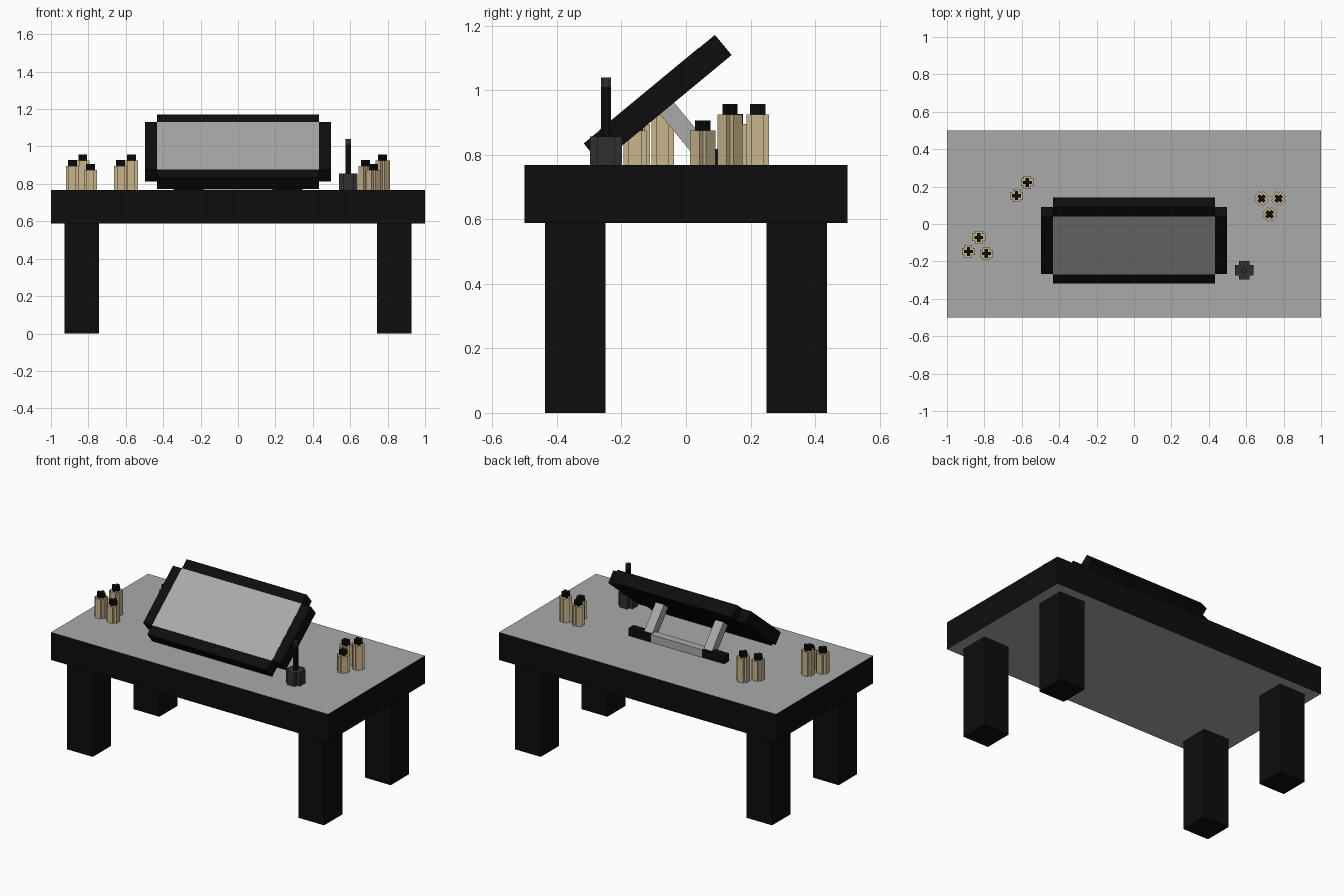
import bpy, bmesh
from math import radians
from mathutils import Matrix

if "Cube" in bpy.data.objects:
    bpy.data.objects.remove(bpy.data.objects["Cube"])


def material(name, rgb):
    m = bpy.data.materials.new(name)
    m.diffuse_color = (*rgb, 1)
    m.use_nodes = True
    m.node_tree.nodes["Principled BSDF"].inputs["Base Color"].default_value = m.diffuse_color
    return m


BLACK = material("black", (0.004, 0.004, 0.004))
DARK = material("dark_grey", (0.03, 0.03, 0.03))
TAN = material("tan", (0.58, 0.46, 0.26))
GREY = material("grey", (0.4, 0.4, 0.4))


def prism(name, outline, z0, z1, mat, loc=(0, 0, 0), rot=(0, 0, 0)):
    """Extrude a flat outline from z0 to z1."""
    bm = bmesh.new()
    base = bm.faces.new([bm.verts.new((x, y, z0)) for x, y in outline])
    ext = bmesh.ops.extrude_face_region(bm, geom=[base], use_keep_orig=True)
    bmesh.ops.translate(bm, vec=(0, 0, z1 - z0),
                        verts=[v for v in ext["geom"] if isinstance(v, bmesh.types.BMVert)])
    bmesh.ops.recalc_face_normals(bm, faces=bm.faces)
    me = bpy.data.meshes.new(name)
    bm.to_mesh(me)
    bm.free()
    me.materials.append(mat)
    ob = bpy.data.objects.new(name, me)
    ob.location, ob.rotation_euler = loc, rot
    bpy.context.collection.objects.link(ob)
    return ob


def rect(a, b):
    return [(-a, -b), (a, -b), (a, b), (-a, b)]


def cross(a, b, c, d):
    """Rectangle a x b (half sizes) with the corners notched back to c, d."""
    return [(-c, -b), (c, -b), (c, -d), (a, -d), (a, d), (c, d),
            (c, b), (-c, b), (-c, d), (-a, d), (-a, -d), (-c, -d)]


TOP = 0.768

# Table slab: black edge, grey top and underside
slab = prism("table_top", rect(1, 0.5), 0.588, TOP, BLACK)
slab.data.materials.append(GREY)
for p in slab.data.polygons:
    if abs(p.normal.z) > 0.5:
        p.material_index = 1

# Legs
for sx in (-1, 1):
    for sy in (-1, 1):
        prism("table_leg", rect(0.093, 0.094), 0, 0.588, BLACK, (sx * 0.835, sy * 0.343, 0))

# Tilted display board with notched corners and a grey panel
tilt = (radians(39.6), 0, 0)
centre = (0, -0.1137, 1.0034)
prism("display_frame", cross(0.497, 0.264, 0.433, 0.2), -0.081, 0, BLACK, centre, tilt)
prism("display_panel", rect(0.433, 0.2), -0.01, 0.0015, GREY, centre, tilt)

# Stand behind the display: struts, feet and a cross bar
for sx in (-1, 1):
    prism("stand_strut", rect(0.03, 0.0285), -0.19, 0.01, GREY, (sx * 0.215, -0.06, 0.945), tilt)
    prism("stand_foot", rect(0.08, 0.026), TOP, 0.818, BLACK, (sx * 0.265, 0.073, 0))
prism("stand_bar", rect(0.185, 0.026), TOP, 0.818, GREY, (0, 0.073, 0))

# Bottles: x, y, body top, turn in degrees
bottles = [(-0.885, -0.147, 0.895, 0), (-0.83, -0.072, 0.925, 0), (-0.789, -0.158, 0.875, 0),
           (-0.628, 0.152, 0.895, 0), (-0.57, 0.222, 0.925, 0),
           (0.682, 0.136, 0.895, 45), (0.773, 0.136, 0.925, 45), (0.725, 0.052, 0.875, 45)]
for x, y, h, turn in bottles:
    rot = (0, 0, radians(turn))
    prism("bottle", cross(0.035, 0.035, 0.02, 0.02), TOP, h, TAN, (x, y, 0), rot)
    prism("bottle_cap", cross(0.024, 0.024, 0.009, 0.009), h, h + 0.032, BLACK, (x, y, 0), rot)

# Pen pot with pen
pot = (0.59, -0.248, 0)
prism("pen_pot", cross(0.05, 0.05, 0.028, 0.028), TOP, 0.856, DARK, pot)
prism("pen", cross(0.015, 0.015, 0.008, 0.008), 0.856, 1.01, BLACK, pot)
prism("pen_tip", cross(0.015, 0.015, 0.008, 0.008), 1.01, 1.04, DARK, pot)
